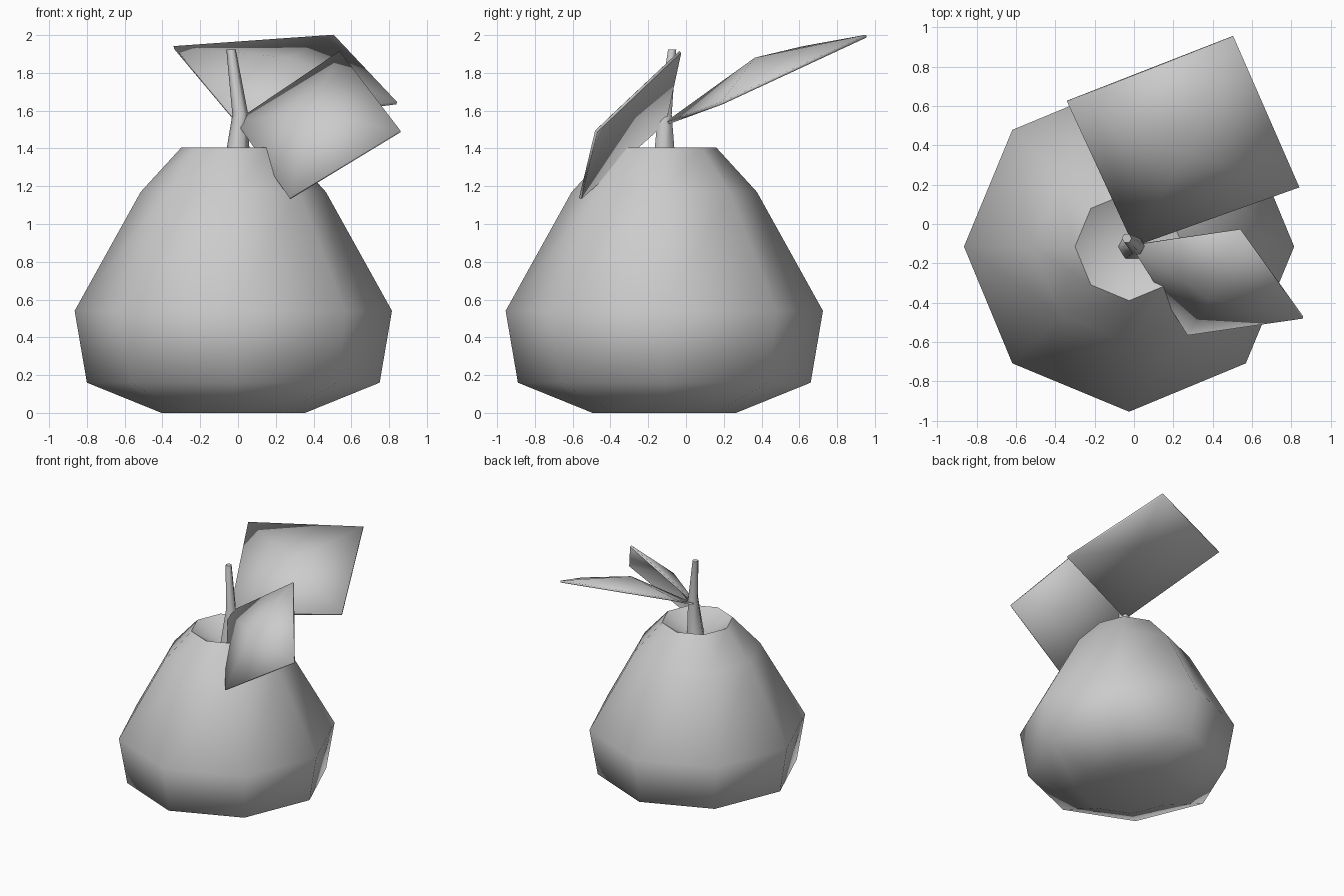
import bpy, bmesh, math
from mathutils import Vector

cube = bpy.data.objects.get("Cube")
if cube:
    bpy.data.objects.remove(cube)

GREY = (0.6, 0.6, 0.6, 1)
mat = bpy.data.materials.new("plain grey")
mat.use_nodes = True
mat.diffuse_color = GREY
mat.node_tree.nodes["Principled BSDF"].inputs["Base Color"].default_value = GREY


def finish(name, bm, angle):
    """Turn a bmesh into a shaded object."""
    bmesh.ops.recalc_face_normals(bm, faces=bm.faces)
    mesh = bpy.data.meshes.new(name)
    bm.to_mesh(mesh)
    bm.free()
    mesh.materials.append(mat)
    obj = bpy.data.objects.new(name, mesh)
    bpy.context.collection.objects.link(obj)
    bpy.ops.object.select_all(action='DESELECT')
    obj.select_set(True)
    bpy.context.view_layer.objects.active = obj
    bpy.ops.object.shade_smooth_by_angle(angle=math.radians(angle))
    return obj


def tube(name, rings, sides, angle):
    """Stack rings of (centre, radius); a zero radius closes to a point."""
    bm = bmesh.new()
    loops = []
    for (x, y, z), r in rings:
        if r == 0:
            loops.append([bm.verts.new((x, y, z))] * sides)
            continue
        turns = [math.tau * i / sides for i in range(sides)]
        loops.append([bm.verts.new((x + r * math.cos(a), y + r * math.sin(a), z))
                      for a in turns])
    for low, high in zip(loops, loops[1:]):
        for i in range(sides):
            j = (i + 1) % sides
            corners = dict.fromkeys((low[i], low[j], high[j], high[i]))
            bm.faces.new(list(corners))
    for end in (loops[0], loops[-1]):
        if len(set(end)) == sides:
            bm.faces.new(end)
    return finish(name, bm, angle)


def leaf(name, corners, bulge=0.11):
    """Four-cornered leaf, arched at its middle."""
    bm = bmesh.new()
    pts = [Vector(c) for c in corners]
    normal = (pts[2] - pts[0]).cross(pts[3] - pts[1]).normalized()
    middle = bm.verts.new(sum(pts, Vector()) / 4 + normal * bulge)
    rim = [bm.verts.new(p) for p in pts]
    for i in range(4):
        bm.faces.new((rim[i], rim[(i + 1) % 4], middle))
    obj = finish(name, bm, 40)
    solid = obj.modifiers.new("thickness", 'SOLIDIFY')
    solid.thickness = 0.015
    solid.offset = 0


# Pear body with a hollow at the top
CX, CY = -0.025, -0.115
profile = [(0.38, 0), (0.775, 0.16), (0.84, 0.54), (0.49, 1.17),
           (0.275, 1.405), (0, 1.25)]
tube("fruit_body", [((CX, CY, z), r) for r, z in profile], 8, 75)

# Bent stem
tube("stem", [((-0.01, -0.115, 1.25), 0.075), ((0.012, -0.112, 1.58), 0.042),
              ((-0.037, -0.073, 1.925), 0.025)], 6, 65)

# Two leaves growing from the stem
leaf("back_leaf", [(0, -0.11, 1.53), (0.84, 0.19, 1.64),
                   (0.505, 0.955, 1.995), (-0.34, 0.625, 1.935)])
leaf("front_leaf", [(-0.01, -0.11, 1.54), (0.275, -0.56, 1.135),
                    (0.86, -0.475, 1.49), (0.54, -0.03, 1.91)])
